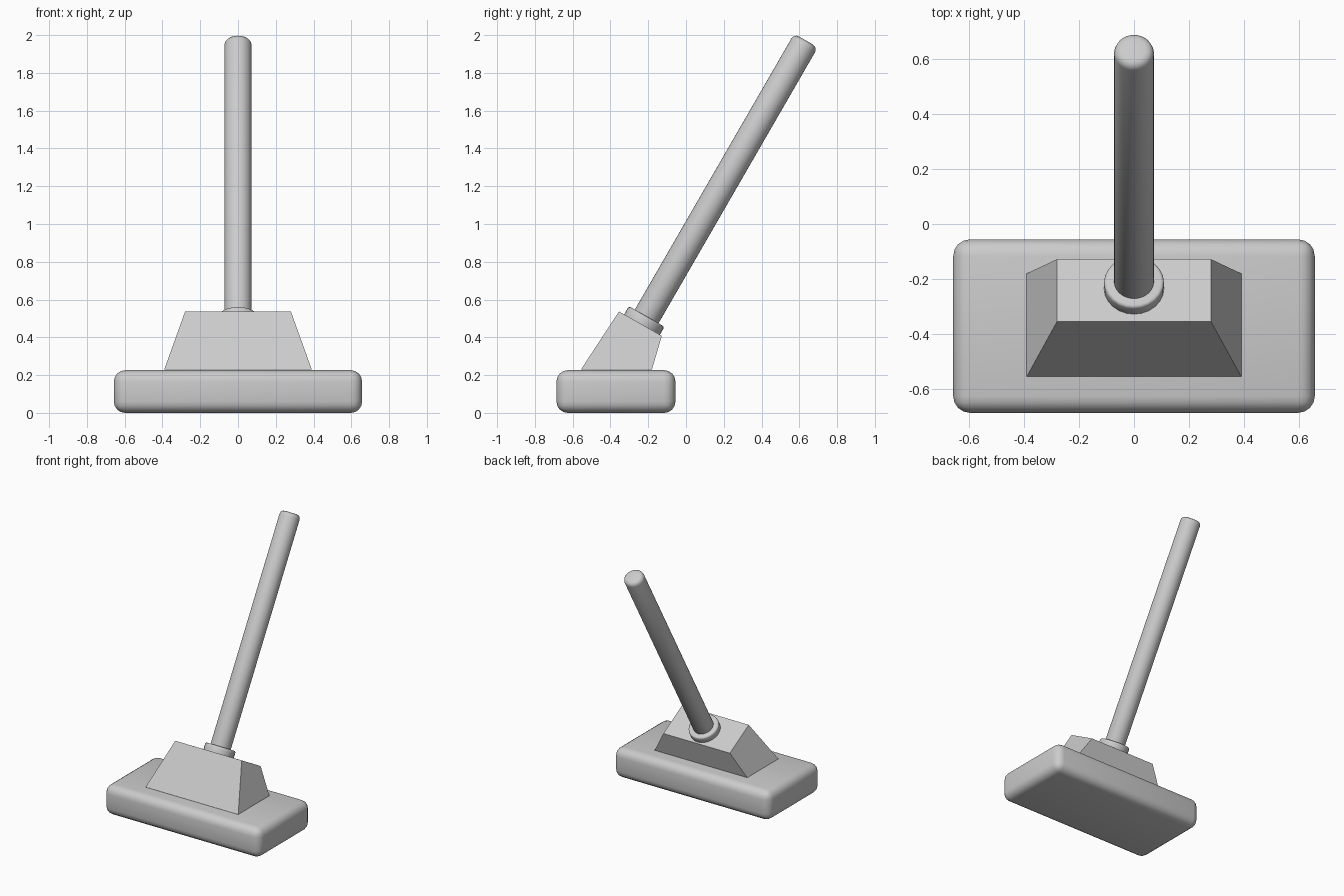
import bpy, bmesh, math
from mathutils import Vector, Matrix

if "Cube" in bpy.data.objects:
    bpy.data.objects.remove(bpy.data.objects["Cube"])

TILT = math.radians(30)                       # handle leans back 30 degrees
AXIS = Vector((0, math.sin(TILT), math.cos(TILT)))
ORIGIN = Vector((0, math.cos(TILT), -math.sin(TILT))) * -0.4355


def finish(name, bm, bevel=0, segments=3, smooth=True):
    bmesh.ops.recalc_face_normals(bm, faces=bm.faces)
    mesh = bpy.data.meshes.new(name)
    bm.to_mesh(mesh)
    bm.free()
    obj = bpy.data.objects.new(name, mesh)
    bpy.context.collection.objects.link(obj)
    bpy.ops.object.select_all(action='DESELECT')
    obj.select_set(True)
    bpy.context.view_layer.objects.active = obj
    if bevel:
        mod = obj.modifiers.new("bevel", 'BEVEL')
        mod.width, mod.segments = bevel, segments
        mod.limit_method = 'ANGLE'
        mod.angle_limit = math.radians(40)
        bpy.ops.object.modifier_apply(modifier=mod.name)
    if smooth:
        bpy.ops.object.shade_smooth_by_angle(angle=math.radians(40))
    return obj


def rod(name, radius, start, end, sides, bevel):
    # cylinder along the tilted handle axis
    bm = bmesh.new()
    place = (Matrix.Translation(ORIGIN + AXIS * (start + end) / 2)
             @ Matrix.Rotation(-TILT, 4, 'X'))
    bmesh.ops.create_cone(bm, cap_ends=True, segments=sides, radius1=radius,
                          radius2=radius, depth=end - start, matrix=place)
    return finish(name, bm, bevel)


# rounded scrubbing block
bm = bmesh.new()
bmesh.ops.create_cube(bm, size=1, matrix=Matrix.Translation((0, -0.371, 0.113))
                      @ Matrix.Diagonal((1.314, 0.63, 0.226, 1)))
finish("base_block", bm, 0.06, 4)

# tapered socket block: side profile as (half width, y, z)
profile = [(0.39, -0.555, 0.231), (0.28, -0.355, 0.537),
           (0.28, -0.128, 0.408), (0.39, -0.18, 0.231)]
bm = bmesh.new()
left = [bm.verts.new((-w, y, z)) for w, y, z in profile]
right = [bm.verts.new((w, y, z)) for w, y, z in profile]
bm.faces.new(left)
bm.faces.new(right[::-1])
for i in range(4):
    j = (i + 1) % 4
    bm.faces.new((left[i], right[i], right[j], left[j]))
finish("socket_block", bm, smooth=False)

# collar and handle
rod("collar", 0.109, 0.27, 0.338, 24, 0.012)
rod("handle", 0.0725, 0.28, 2.025, 32, 0.03)
